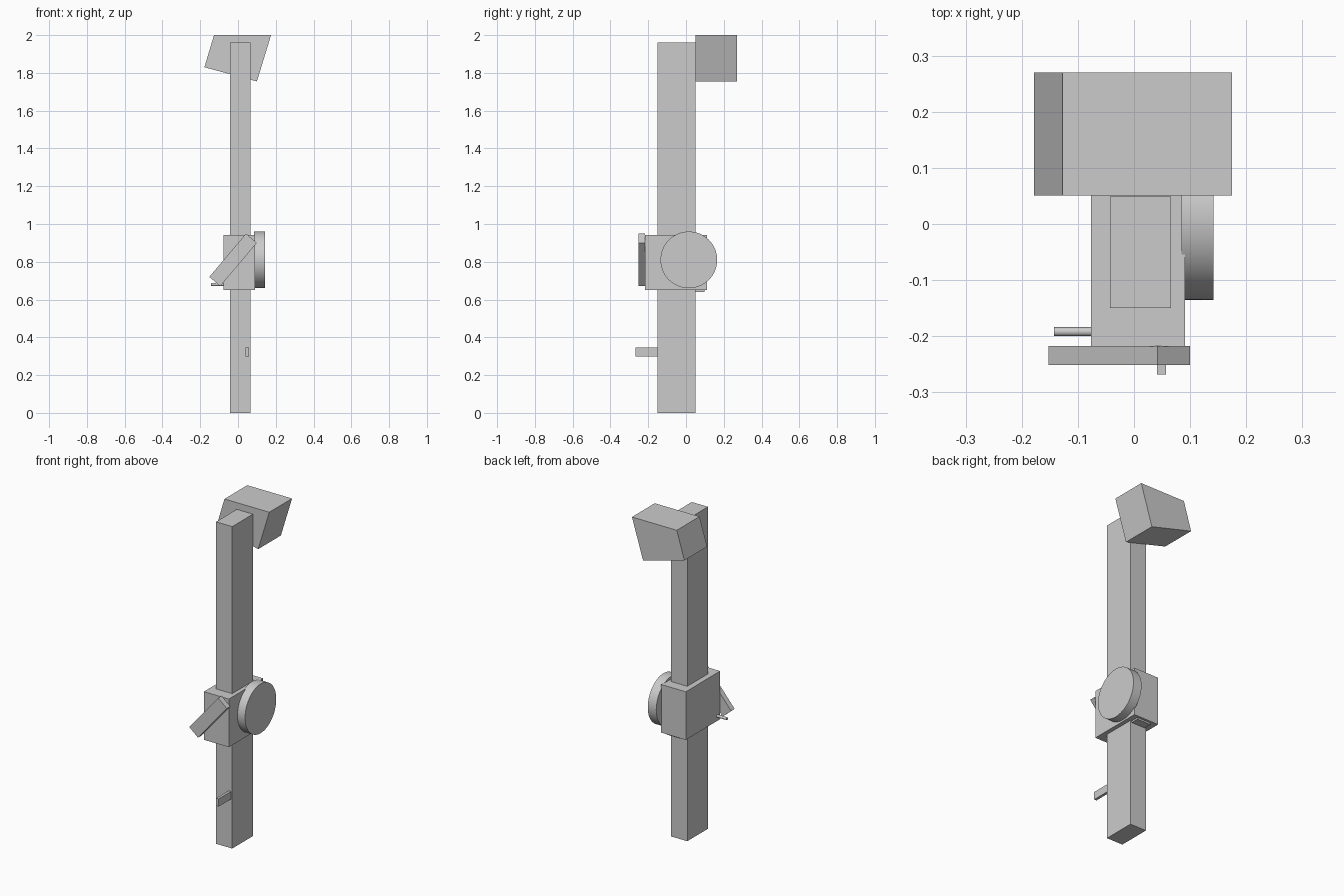
import bpy
import bmesh
from math import radians
from mathutils import Matrix, Vector

cube = bpy.data.objects.get("Cube")
if cube:
    bpy.data.objects.remove(cube, do_unlink=True)

GREY = (0.6, 0.6, 0.6, 1.0)
grey = bpy.data.materials.new("plain grey")
grey.use_nodes = True
grey.diffuse_color = GREY
grey.node_tree.nodes["Principled BSDF"].inputs["Base Color"].default_value = GREY


def finish(name, bm):
    bmesh.ops.recalc_face_normals(bm, faces=bm.faces)
    mesh = bpy.data.meshes.new(name)
    bm.to_mesh(mesh)
    bm.free()
    mesh.materials.append(grey)
    obj = bpy.data.objects.new(name, mesh)
    bpy.context.collection.objects.link(obj)
    return obj


def prism(name, outline, y0, y1):
    """Extrude an (x, z) outline along y."""
    bm = bmesh.new()
    face = bm.faces.new([bm.verts.new((x, y0, z)) for x, z in outline])
    out = bmesh.ops.extrude_face_region(bm, geom=[face])
    moved = [v for v in out["geom"] if isinstance(v, bmesh.types.BMVert)]
    bmesh.ops.translate(bm, verts=moved, vec=Vector((0, y1 - y0, 0)))
    return finish(name, bm)


def box(name, x, y, z):
    return prism(name, [(x[0], z[0]), (x[1], z[0]), (x[1], z[1]), (x[0], z[1])], *y)


def cylinder_x(name, x, y, z, radius, sides):
    """Cylinder lying along x with smooth sides and flat caps."""
    bm = bmesh.new()
    place = Matrix.Translation(((x[0] + x[1]) / 2, y, z)) @ Matrix.Rotation(radians(90), 4, "Y")
    bmesh.ops.create_cone(bm, cap_ends=True, segments=sides, radius1=radius,
                          radius2=radius, depth=x[1] - x[0], matrix=place)
    obj = finish(name, bm)
    bpy.ops.object.select_all(action="DESELECT")
    obj.select_set(True)
    bpy.context.view_layer.objects.active = obj
    bpy.ops.object.shade_smooth_by_angle(angle=radians(40))
    return obj


# Upright post and its tilted head block
box("post", (-0.043, 0.066), (-0.15, 0.049), (0, 1.96))
prism("head_block", [(-0.127, 2.0), (-0.178, 1.83), (0.1, 1.755), (0.175, 2.0)], 0.051, 0.27)

# Carriage around the post, with its small plate underneath
box("carriage", (-0.077, 0.091), (-0.218, 0.112), (0.65, 0.943))
box("under_plate", (-0.035, 0.058), (0.045, 0.098), (0.64, 0.66))

# Side wheel, slanted lever and pins
cylinder_x("side_wheel", (0.085, 0.142), 0.015, 0.81, 0.15, 64)
prism("lever", [(-0.152, 0.72), (-0.094, 0.671), (0.1, 0.9), (0.042, 0.949)], -0.251, -0.217)
cylinder_x("side_pin", (-0.143, -0.07), -0.192, 0.68, 0.008, 24)
box("front_peg", (0.041, 0.057), (-0.268, -0.145), (0.298, 0.345))
